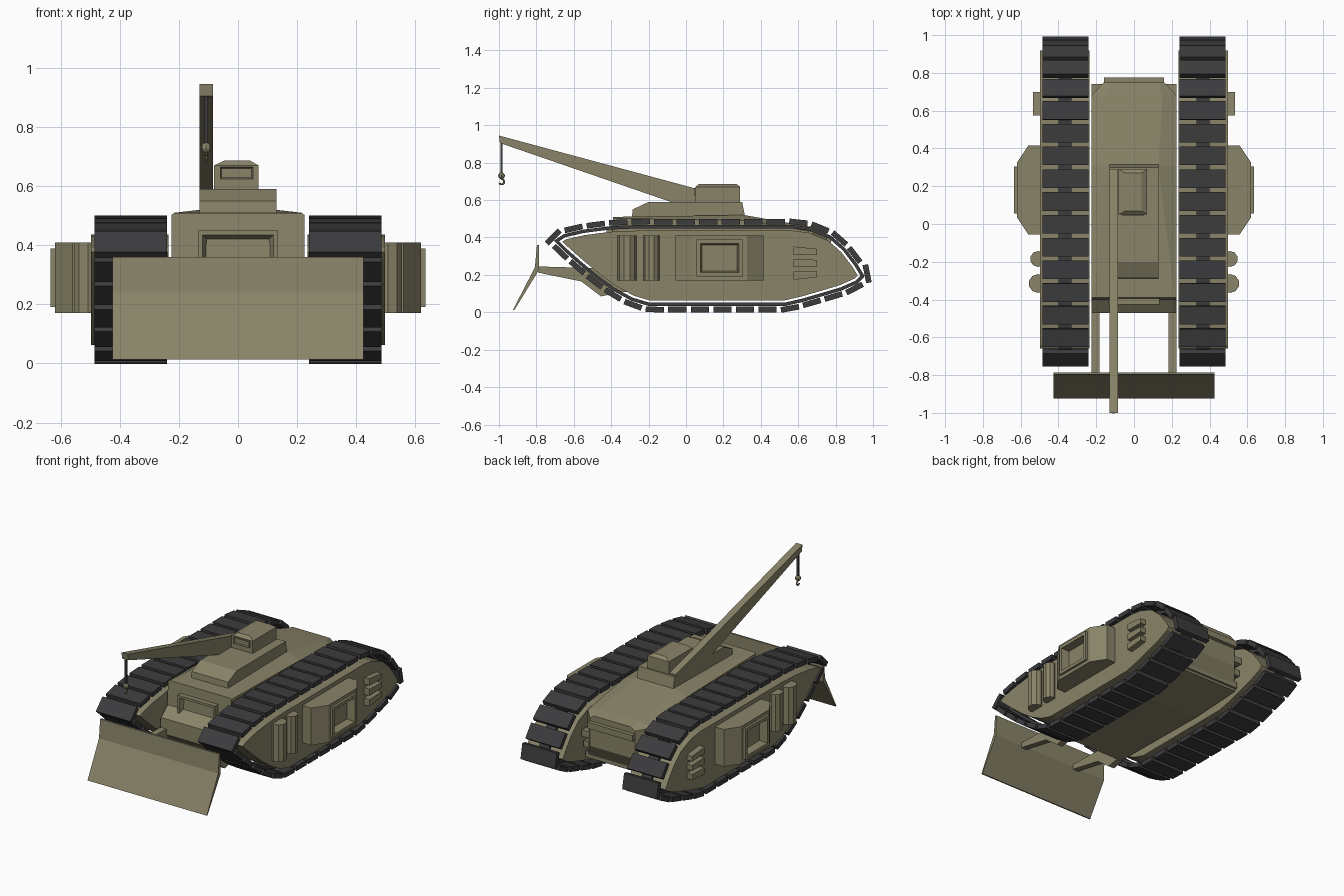
import bpy, bmesh, math
from mathutils import Vector, Matrix

if "Cube" in bpy.data.objects:
    bpy.data.objects.remove(bpy.data.objects["Cube"])

def material(name, c):
    m = bpy.data.materials.new(name)
    m.diffuse_color = (*c, 1)
    m.use_nodes = True
    m.node_tree.nodes["Principled BSDF"].inputs["Base Color"].default_value = m.diffuse_color
    return m

KHAKI = material("khaki_paint", (0.25, 0.23, 0.14))
DARK = material("dark_steel", (0.045, 0.045, 0.048))

def finish(name, bm, mat=KHAKI, mirror=False):
    bmesh.ops.recalc_face_normals(bm, faces=bm.faces)
    me = bpy.data.meshes.new(name)
    bm.to_mesh(me)
    bm.free()
    ob = bpy.data.objects.new(name, me)
    bpy.context.collection.objects.link(ob)
    me.materials.append(mat)
    if mirror:
        ob.modifiers.new("mirror", 'MIRROR')
    return ob

def loft(rings, closed=False):
    """Skin equal-length rings of points; cap the ends unless closed."""
    bm = bmesh.new()
    vs = [[bm.verts.new(p) for p in r] for r in rings]
    n, m = len(rings[0]), len(rings)
    for i in range(m if closed else m - 1):
        a, b = vs[i], vs[(i + 1) % m]
        for j in range(n):
            k = (j + 1) % n
            bm.faces.new((a[j], a[k], b[k], b[j]))
    if not closed:
        bm.faces.new(vs[0])
        bm.faces.new(vs[-1])
    bmesh.ops.recalc_face_normals(bm, faces=bm.faces)
    bm.normal_update()
    return bm

def prism(profile, x0, x1):
    """Extrude a (y, z) profile along x."""
    return loft([[(x, y, z) for y, z in profile] for x in (x0, x1)])

def box(x0, x1, y0, y1, z0, z1):
    return prism([(y0, z0), (y1, z0), (y1, z1), (y0, z1)], x0, x1)

def ring(bm, face, thickness, push):
    """Inset a face and move the inner part along its normal."""
    n = face.normal.copy()
    bmesh.ops.inset_region(bm, faces=[face], thickness=thickness)
    bmesh.ops.translate(bm, verts=face.verts, vec=n * push)

def face_toward(bm, d):
    d = Vector(d)
    return max((f for f in bm.faces if f.normal.dot(d) > 0.9),
               key=lambda f: f.calc_center_median().dot(d))

# Track centreline, clockwise from the front tip (y, z)
path = [Vector(p) for p in [
    (-.735, .385), (-.66, .435), (-.55, .46), (-.41, .478), (-.25, .485), (.57, .485),
    (.67, .472), (.785, .425), (.865, .355), (.93, .27), (.978, .19), (.93, .14),
    (.84, .10), (.74, .07), (.63, .038), (.53, .015), (-.2, .015), (-.3, .045),
    (-.4, .10), (-.49, .165), (-.58, .24), (-.665, .315)]]

def inward(d):
    out = []
    for i, p in enumerate(path):
        a = (p - path[i - 1]).normalized()
        b = (path[(i + 1) % len(path)] - p).normalized()
        na, nb = Vector((a.y, -a.x)), Vector((b.y, -b.x))
        m = (na + nb).normalized()
        out.append(p + m * d / max(m.dot(na), .6))
    return out

# Side frames and belts
finish("side_frame", prism(inward(.048), .235, .497), mirror=True)
belt = [[(x, *q) for x, q in ((.33, a), (.40, a), (.40, b), (.33, b))]
        for a, b in zip(inward(.018), inward(.036))]
finish("track_belt", loft(belt, True), DARK, True)

# Track shoes spaced evenly along the centreline
segs = [(p, path[(i + 1) % len(path)]) for i, p in enumerate(path)]
total = sum((b - a).length for a, b in segs)
count = round(total / .121)

def at(s):
    s %= total
    for a, b in segs:
        d = (b - a).length
        if s <= d:
            return a + (b - a) * s / d
        s -= d
    return path[0]

bm = bmesh.new()
for i in range(count):
    s = (i + .25) * total / count
    c, t = at(s), at(s + .045) - at(s - .045)
    M = (Matrix.Translation((.3625, c.x, c.y))
         @ Matrix.Rotation(math.atan2(t.y, t.x), 4, 'X')
         @ Matrix.Diagonal((.245, .098, .03, 1)))
    bmesh.ops.create_cube(bm, size=1, matrix=M)
finish("track_shoes", bm, DARK, True)

# Central hull: y, roof half width, half width, roof z, side z, bottom z
hull = [(-.47, .21, .225, .30, .29, .20), (-.40, .21, .225, .355, .35, .12),
        (-.39, .215, .225, .51, .503, .11), (.31, .13, .225, .52, .49, .10),
        (.68, .15, .225, .455, .43, .12), (.75, .13, .16, .44, .42, .24)]
finish("hull", loft([[(-b, y, zb), (-b, y, zs), (-a, y, zt), (a, y, zt), (b, y, zs), (b, y, zb)]
                     for y, a, b, zt, zs, zb in hull]))
for i, (w, y, z) in enumerate([(.16, .775, .38), (.225, .74, .30), (.225, .72, .225), (.225, .70, .15)]):
    finish(f"rear_bar_{i}", box(-w, w, .62, y, z - .018, z + .022))

# Framed front window
bm = box(-.135, .135, -.425, -.38, .30, .45)
f = face_toward(bm, (0, -1, 0))
ring(bm, f, .022, 0)
ring(bm, f, .018, -.03)
finish("front_window", bm)

# Cab and turret
finish("cab", prism([(-.29, .50), (-.285, .55), (-.20, .59), (.30, .59), (.318, .50)], -.13, .13))
finish("turret", loft([[(x0, y0, z), (x1, y0, z), (x1, y1, z), (x0, y1, z)]
                       for x0, x1, y0, y1, z in ((-.082, .07, .05, .29, .58), (-.082, .07, .05, .29, .67),
                                                 (-.045, .04, .07, .27, .687))]))
bm = box(-.06, .05, .042, .06, .625, .665)
ring(bm, face_toward(bm, (0, -1, 0)), .007, -.006)
finish("turret_window", bm)

# Crane boom, cable and hook
finish("crane_boom", prism([(-1, .945), (.05, .662), (.29, .60), (.29, .56), (.02, .555), (-.995, .905)], -.13, -.085))
finish("crane_cable", box(-.114, -.102, -.992, -.98, .74, .92), DARK)
bm = bmesh.new()
bmesh.ops.create_uvsphere(bm, u_segments=8, v_segments=6, radius=.018,
                          matrix=Matrix.Translation((-.108, -.986, .73)))
finish("hook_block", bm)
rings = []
for i in range(9):
    a = math.radians(100 - i * 32)
    r = Vector((0, math.cos(a), math.sin(a)))
    c = Vector((-.108, -.986, .698)) + r * .014
    rings.append([c + r * .005 * math.cos(k * math.pi / 3) + Vector((.005 * math.sin(k * math.pi / 3), 0, 0))
                  for k in range(6)])
finish("hook", loft(rings))

# Side sponson with framed recess
plan = [(.49, -.055), (.56, -.055), (.62, .035), (.62, .325), (.56, .415), (.49, .415)]
bm = loft([[(x, y, z) for x, y in plan] for z in (.17, .41)])
f = face_toward(bm, (1, 0, 0))
ring(bm, f, .03, 0)
ring(bm, f, .0005, .015)
ring(bm, f, .03, 0)
ring(bm, f, .012, -.05)
finish("sponson", bm, mirror=True)

# Side drums and vents
for name, y, r in (("large_drum", -.315, .05), ("small_drum", -.185, .042)):
    bm = bmesh.new()
    bmesh.ops.create_cone(bm, cap_ends=True, segments=10, radius1=r, radius2=r, depth=.24,
                          matrix=Matrix.Translation((.508, y, .29)))
    finish(name, bm, mirror=True)
for i, z in enumerate((.20, .263, .326)):
    k = (i - 1) * .004
    finish(f"exhaust_{i}", prism([(.575, z - .022 + k), (.70, z - .017 - k), (.70, z + .017 - k), (.575, z + .022 + k)],
                                 .49, .535), mirror=True)

# Dozer blade and push arms
finish("blade", prism([(-.785, .36), (-.797, .36), (-.808, .24), (-.925, .013), (-.917, .013), (-.787, .225)], -.425, .425))
finish("push_arm", prism([(-.79, .245), (-.44, .235), (-.38, .10), (-.455, .085), (-.56, .165), (-.79, .212)], .182, .224),
       mirror=True)
